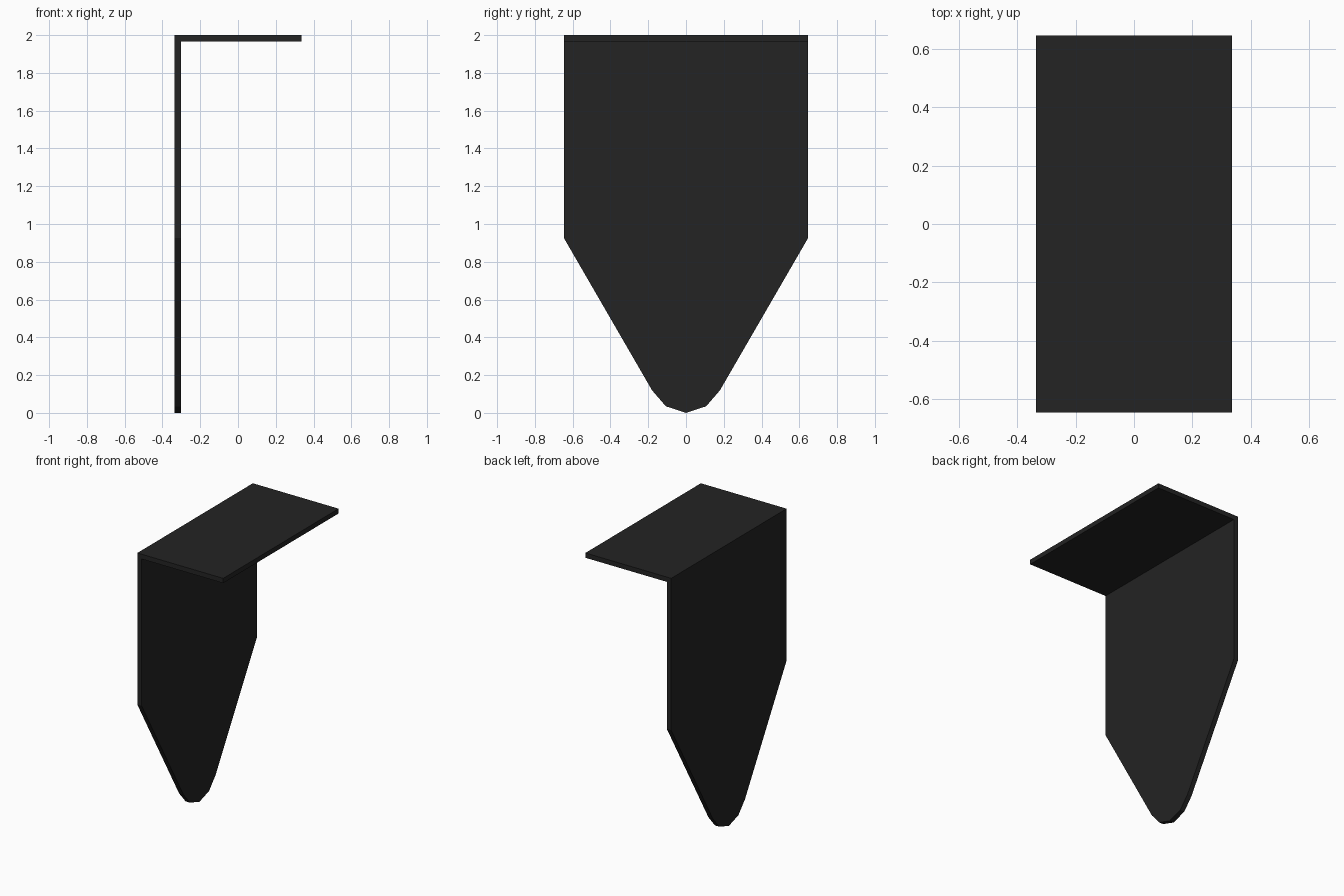
import bpy
import bmesh

cube = bpy.data.objects.get("Cube")
if cube:
    bpy.data.objects.remove(cube, do_unlink=True)

HALF_X, HALF_Y, TOP, THICK = 0.336, 0.646, 2.0, 0.034

black = bpy.data.materials.new("matte black")
black.use_nodes = True
colour = (0.017, 0.017, 0.017, 1)
black.diffuse_color = colour
black.node_tree.nodes["Principled BSDF"].inputs["Base Color"].default_value = colour


def extruded_plate(name, outline, offset):
    """Make a flat plate from an outline of points, thickened along offset."""
    bm = bmesh.new()
    face = bm.faces.new([bm.verts.new(p) for p in outline])
    extruded = bmesh.ops.extrude_face_region(bm, geom=[face], use_keep_orig=True)
    moved = [v for v in extruded["geom"] if isinstance(v, bmesh.types.BMVert)]
    bmesh.ops.translate(bm, verts=moved, vec=offset)
    bmesh.ops.recalc_face_normals(bm, faces=bm.faces)
    mesh = bpy.data.meshes.new(name)
    bm.to_mesh(mesh)
    bm.free()
    mesh.materials.append(black)
    obj = bpy.data.objects.new(name, mesh)
    bpy.context.collection.objects.link(obj)


# Upright plate tapering to a rounded tip, mirrored across y
half = [(HALF_Y, TOP - THICK), (HALF_Y, 0.925), (0.18, 0.12), (0.107, 0.035)]
profile = half + [(0, 0)] + [(-y, z) for y, z in reversed(half)]
extruded_plate("upright_plate", [(-HALF_X, y, z) for y, z in profile], (THICK, 0, 0))

# Flat top flange
corners = [(-HALF_X, -HALF_Y), (HALF_X, -HALF_Y), (HALF_X, HALF_Y), (-HALF_X, HALF_Y)]
extruded_plate("top_flange", [(x, y, TOP) for x, y in corners], (0, 0, -THICK))
